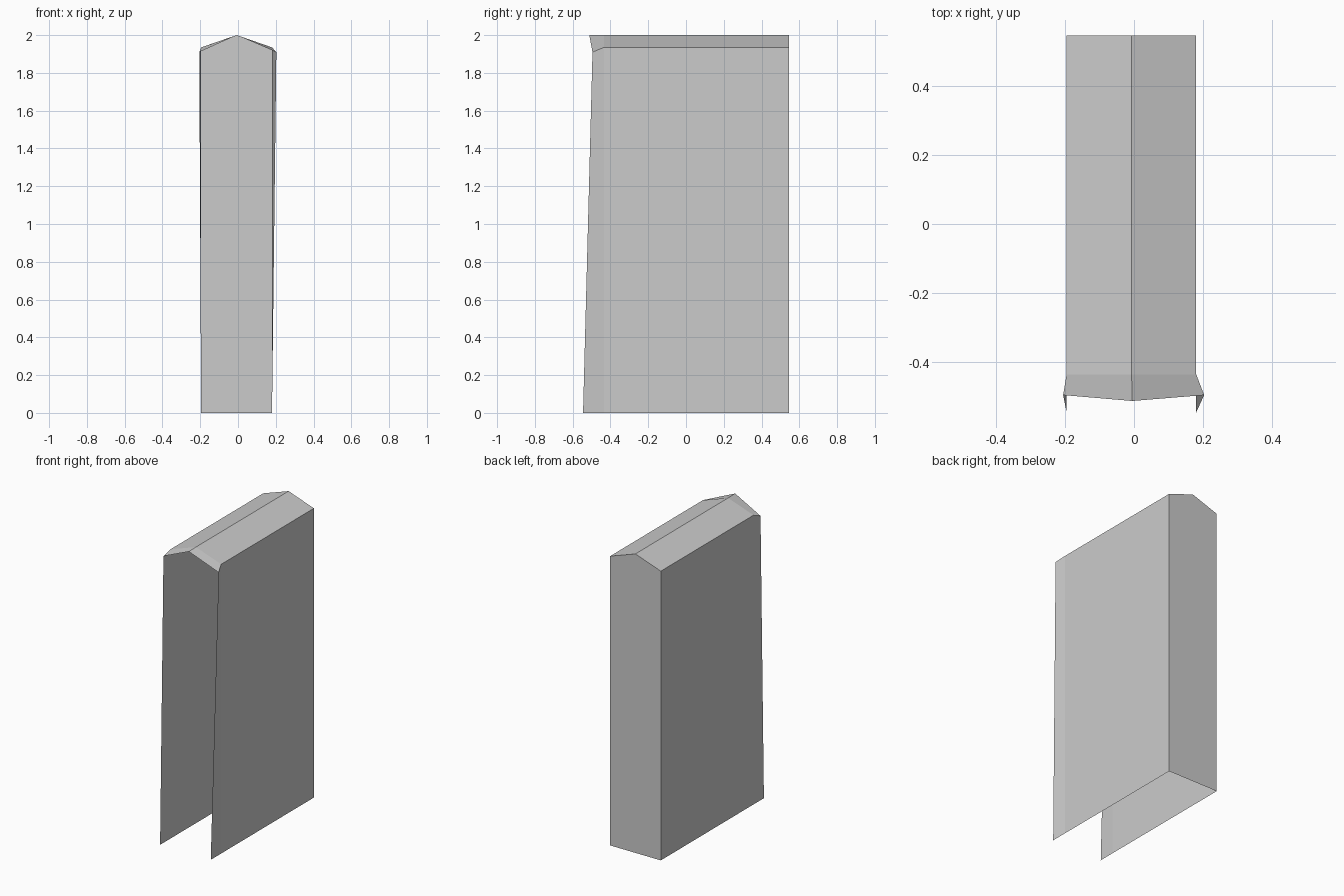
import bpy
import bmesh

cube = bpy.data.objects.get("Cube")
if cube:
    bpy.data.objects.remove(cube, do_unlink=True)

# Single plain grey
grey = bpy.data.materials.new("light grey")
grey.use_nodes = True
colour = (0.6, 0.6, 0.6, 1.0)
grey.diffuse_color = colour
grey.node_tree.nodes["Principled BSDF"].inputs["Base Color"].default_value = colour

LEFT, RIGHT, RIDGE = 0.18, -0.195, -0.007
EAVE, TOP = 1.935, 2.0


def section(y):
    """Gabled outline from the right foot over the ridge to the left foot."""
    return [(RIGHT, y, 0), (RIGHT, y, EAVE), (RIDGE, y, TOP),
            (LEFT, y, EAVE), (LEFT, y, 0)]


# Flared lip around the open front
lip = [(RIGHT, -0.545, 0), (-0.205, -0.495, 1.91), (-0.005, -0.512, TOP),
       (0.203, -0.495, 1.91), (LEFT, -0.545, 0)]

# Side walls and roof lofted through the outlines, bottom left open
bm = bmesh.new()
rings = [[bm.verts.new(p) for p in outline]
         for outline in (section(0.545), section(-0.435), lip)]
for back, front in zip(rings, rings[1:]):
    for i in range(len(back) - 1):
        bm.faces.new((back[i], back[i + 1], front[i + 1], front[i]))

# Closed back wall with its gable
bm.faces.new(rings[0])
bmesh.ops.recalc_face_normals(bm, faces=bm.faces)
# Make the open shell face outward, judged by its back wall
bm.faces.ensure_lookup_table()
if bm.faces[-1].normal.y < 0:
    bmesh.ops.reverse_faces(bm, faces=bm.faces)

mesh = bpy.data.meshes.new("gabled_shell")
bm.to_mesh(mesh)
bm.free()
mesh.materials.append(grey)
shell = bpy.data.objects.new("gabled_shell", mesh)
bpy.context.collection.objects.link(shell)
